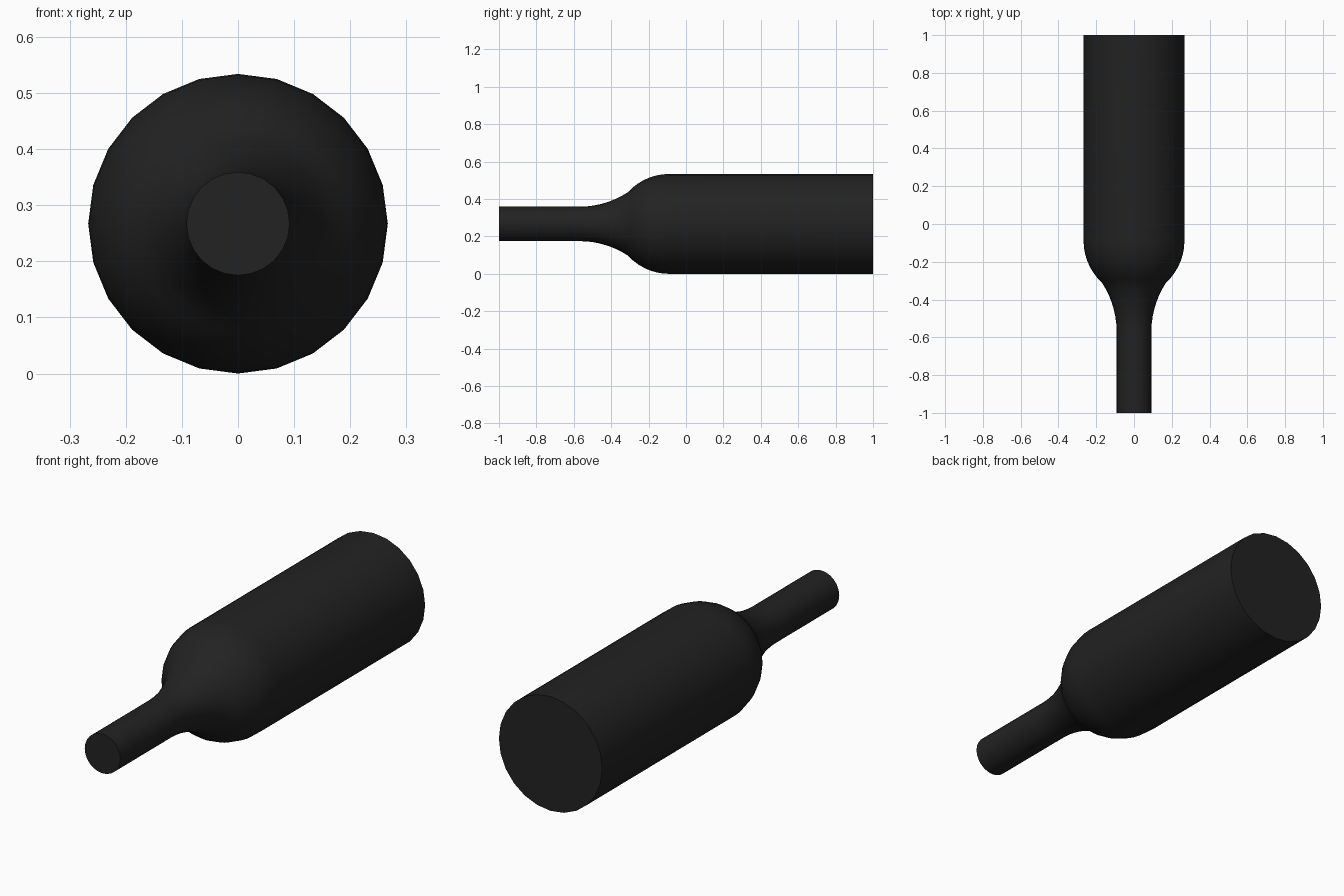
import bpy, bmesh, math
from mathutils import Matrix, Vector

if "Cube" in bpy.data.objects:
    bpy.data.objects.remove(bpy.data.objects["Cube"])

SIDES = 24
BODY_R, NECK_R, MID_R = 0.267, 0.092, 0.17
Y_NECK, Y_MID, Y_BODY = -0.57, -0.31, -0.09


def arc(y_flat, r_flat, y_end, r_end, steps=7):
    """Circular arc tangent to the bottle axis at its flat end."""
    dy, dr = y_end - y_flat, r_end - r_flat
    rad = (dy * dy + dr * dr) / (2 * abs(dr))
    sweep = math.asin(min(1, abs(dy) / rad))
    pts = []
    for i in range(steps + 1):
        a = sweep * i / steps
        pts.append((y_flat + math.copysign(rad * math.sin(a), dy),
                    r_flat + math.copysign(rad * (1 - math.cos(a)), dr)))
    return pts


# Profile from mouth to base: neck, concave flare, convex shoulder, body
profile = [(-1.0, NECK_R)]
profile += arc(Y_NECK, NECK_R, Y_MID, MID_R)
profile += arc(Y_BODY, BODY_R, Y_MID, MID_R)[-2::-1]
profile += [(1.0, BODY_R)]

# Lathe the profile around the y axis
bm = bmesh.new()
rings = []
for y, r in profile:
    rings.append([bm.verts.new((r * math.sin(2 * math.pi * k / SIDES), y,
                                BODY_R + r * math.cos(2 * math.pi * k / SIDES)))
                  for k in range(SIDES)])
for a, b in zip(rings, rings[1:]):
    for k in range(SIDES):
        n = (k + 1) % SIDES
        bm.faces.new((a[k], a[n], b[n], b[k]))

# Flat end caps
bm.faces.new(rings[0])
bm.faces.new(rings[-1])
bmesh.ops.recalc_face_normals(bm, faces=bm.faces)

mesh = bpy.data.meshes.new("bottle")
bm.to_mesh(mesh)
bm.free()
bottle = bpy.data.objects.new("bottle", mesh)
bpy.context.collection.objects.link(bottle)

# Dark glass colour
mat = bpy.data.materials.new("dark_glass")
mat.diffuse_color = (0.016, 0.016, 0.016, 1)
mat.use_nodes = True
mat.node_tree.nodes["Principled BSDF"].inputs["Base Color"].default_value = mat.diffuse_color
mesh.materials.append(mat)

# Smooth walls, sharp rims
bpy.context.view_layer.objects.active = bottle
bottle.select_set(True)
bpy.ops.object.shade_smooth_by_angle(angle=math.radians(40))
